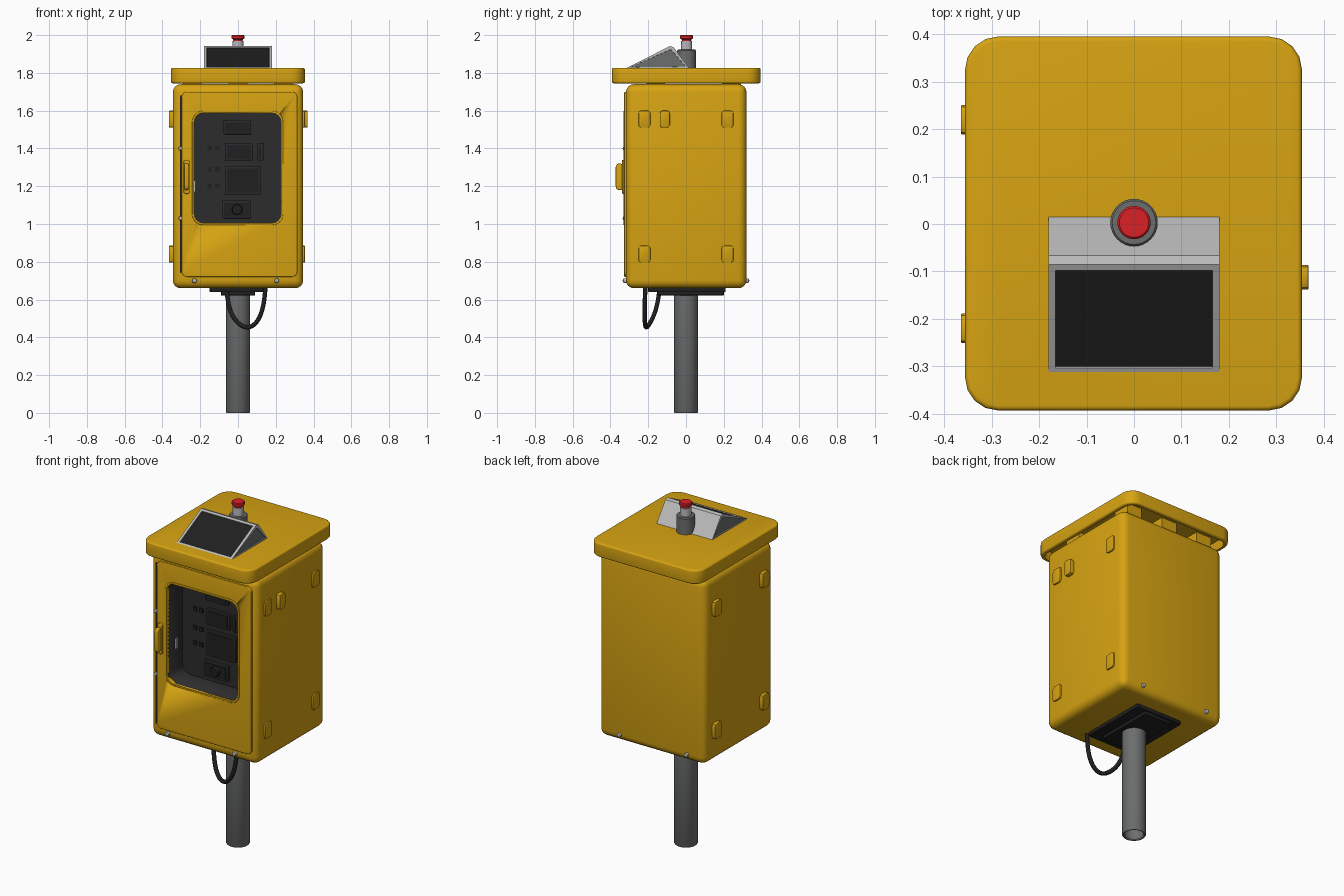
import bpy, bmesh, math
from mathutils import Vector, Matrix

if "Cube" in bpy.data.objects:
    bpy.data.objects.remove(bpy.data.objects["Cube"])


def material(name, r, g, b):
    m = bpy.data.materials.new(name)
    m.use_nodes = True
    m.diffuse_color = (r, g, b, 1)
    m.node_tree.nodes["Principled BSDF"].inputs["Base Color"].default_value = (r, g, b, 1)
    return m


YELLOW = material("yellow paint", 0.68, 0.37, 0.006)
CHARCOAL = material("charcoal", 0.025, 0.025, 0.026)
BLACK = material("black", 0.014, 0.014, 0.014)
STEEL = material("steel grey", 0.15, 0.155, 0.155)
SILVER = material("light grey", 0.50, 0.50, 0.50)
RED = material("red", 0.70, 0.015, 0.02)


def select(obj):
    bpy.ops.object.select_all(action='DESELECT')
    obj.select_set(True)
    bpy.context.view_layer.objects.active = obj


def finish(name, bm, *mats, smooth=True):
    bmesh.ops.recalc_face_normals(bm, faces=bm.faces)
    mesh = bpy.data.meshes.new(name)
    bm.to_mesh(mesh)
    bm.free()
    for m in mats:
        mesh.materials.append(m)
    obj = bpy.data.objects.new(name, mesh)
    bpy.context.collection.objects.link(obj)
    select(obj)
    if smooth:
        bpy.ops.object.shade_smooth_by_angle(angle=math.radians(35))
    return obj


def box(name, lo, hi, mat, axis=None, radius=0, edge=0, segs=4):
    """Box between two corners; edges along axis get radius, the others edge."""
    lo, hi = Vector(lo), Vector(hi)
    bm = bmesh.new()
    bmesh.ops.create_cube(bm, size=1, matrix=Matrix.Translation((lo + hi) / 2)
                          @ Matrix.Diagonal((*(hi - lo), 1)))
    if axis is not None:
        along = [e for e in bm.edges
                 if abs((e.verts[0].co - e.verts[1].co).normalized()[axis]) > 0.9]
        bmesh.ops.bevel(bm, geom=along, offset=radius, segments=segs,
                        affect='EDGES', profile=0.5)
    if edge:
        bm.normal_update()
        sharp = [e for e in bm.edges if e.calc_face_angle() > 1]
        bmesh.ops.bevel(bm, geom=sharp, offset=edge, segments=segs,
                        affect='EDGES', profile=0.5)
    return finish(name, bm, mat)


def lathe(name, profile, mat, centre=(0, 0, 0), axis='Z', steps=32):
    """Turn (radius, height) points around an axis; Y points to the front."""
    bm = bmesh.new()
    verts = [bm.verts.new((r, 0, h)) for r, h in profile]
    edges = [bm.edges.new(p) for p in zip(verts, verts[1:])]
    bmesh.ops.spin(bm, geom=verts + edges, cent=(0, 0, 0), axis=(0, 0, 1),
                   angle=math.tau, steps=steps)
    bmesh.ops.remove_doubles(bm, verts=bm.verts, dist=0.0002)
    turn = Matrix.Rotation(math.pi / 2, 4, 'X') if axis == 'Y' else Matrix()
    bm.transform(Matrix.Translation(centre) @ turn)
    return finish(name, bm, mat)


def cut(target, cutter, mode='INDEX'):
    """Subtract the cutter from the target, then delete the cutter."""
    mod = target.modifiers.new("cut", 'BOOLEAN')
    mod.object, mod.solver, mod.material_mode = cutter, 'EXACT', mode
    select(target)
    bpy.ops.object.modifier_apply(modifier=mod.name)
    bpy.data.objects.remove(cutter)


def window_cutter(mat):
    return box("window_cutter", (-0.232, -0.5, 1.005), (0.228, -0.18, 1.588), mat, 1, 0.05)


# Cabinet, door and raised window rim, with a deep dark niche cut through them
body = box("cabinet_body", (-0.345, -0.318, 0.66), (0.345, 0.32, 1.74), YELLOW, edge=0.042)
door = box("door", (-0.298, -0.327, 0.72), (0.315, -0.30, 1.70), YELLOW, 1, 0.03, 0.004)
rim = box("window_rim", (-0.243, -0.331, 0.994), (0.239, -0.32, 1.599), YELLOW, 1, 0.058, 0.003)
cut(body, window_cutter(CHARCOAL), 'TRANSFER')
cut(door, window_cutter(YELLOW))
cut(rim, window_cutter(YELLOW))
box("door_gap", (-0.308, -0.321, 0.74), (-0.299, -0.31, 1.68), BLACK)

# Control panel inside the niche
for name, x0, x1, z0, z1 in [
        ("top_module", -0.08, 0.07, 1.475, 1.55), ("display", -0.07, 0.08, 1.335, 1.43),
        ("card_slot", 0.10, 0.135, 1.335, 1.43), ("screen", -0.07, 0.12, 1.155, 1.305),
        ("lock_plate", -0.085, 0.07, 1.03, 1.125)]:
    box(name, (x0, -0.194, z0), (x1, -0.17, z1), CHARCOAL, 1, 0.008, 0.002, 2)
    box(name + "_face", (x0 + 0.012, -0.197, z0 + 0.012), (x1 - 0.012, -0.19, z1 - 0.012), BLACK)
for z in (1.40, 1.29, 1.20):
    for x in (-0.15, -0.11):
        box("button", (x - 0.012, -0.187, z - 0.012), (x + 0.012, -0.17, z + 0.012), BLACK)
lathe("panel_knob", [(0, 0.03), (0.025, 0.03), (0.03, 0)], BLACK, (-0.005, -0.187, 1.077), 'Y', 16)
box("inner_latch", (-0.232, -0.25, 1.17), (-0.224, -0.235, 1.23), SILVER)

# Door handle, knobs and corner bolts
box("handle_base", (-0.288, -0.338, 1.16), (-0.256, -0.32, 1.34), YELLOW, 1, 0.012, 0.004)
box("handle_grip", (-0.283, -0.372, 1.18), (-0.261, -0.33, 1.32), YELLOW, 0, 0.018, 0.006)
for z in (1.03, 1.40):
    lathe("door_knob", [(0, 0.02), (0.009, 0.016), (0.011, 0)], SILVER, (-0.305, -0.316, z), 'Y', 12)
for x in (-0.23, 0.205):
    for y, h in ((-0.31, 0.026), (0.31, -0.026)):
        lathe("corner_bolt", [(0, h), (0.011, h * 0.8), (0.014, 0)], SILVER, (x, y, 0.70), 'Y', 12)

# Side cover plates
plates = [(s, y, z, 0.354 if s > 0 else 0.365) for s in (1, -1)
          for y in (-0.22, 0.22) for z in (0.84, 1.555)] + [(1, -0.112, 1.555, 0.368)]
for s, y, z, out in plates:
    w = 0.026 if out > 0.366 else 0.031
    xs = sorted((s * 0.335, s * out))
    box("side_plate", (xs[0], y - w, z - 0.045), (xs[1], y + w, z + 0.045), YELLOW, 0, 0.014, 0.003, 2)

# Hollow lid on spacers
lid = box("lid", (-0.356, -0.393, 1.745), (0.354, 0.395, 1.827), YELLOW, 2, 0.07, 0.01)
cut(lid, box("lid_cutter", (-0.335, -0.372, 1.6), (0.333, 0.374, 1.80), YELLOW, 2, 0.05))
for x in (-0.24, 0, 0.24):
    for y in (-0.16, 0.24):
        box("lid_spacer", (x - 0.05, y - 0.05, 1.73), (x + 0.05, y + 0.05, 1.81), YELLOW)

# Solar unit: extruded wedge with inset panel and side faces
bm = bmesh.new()
profile = [(-0.316, 1.825), (-0.085, 1.942), (-0.066, 1.936), (0.016, 1.825)]
end = bm.faces.new([bm.verts.new((-0.18, y, z)) for y, z in profile])
extruded = bmesh.ops.extrude_face_region(bm, geom=[end], use_keep_orig=True)["geom"]
bmesh.ops.translate(bm, vec=(0.36, 0, 0), verts=[g for g in extruded if isinstance(g, bmesh.types.BMVert)])
bmesh.ops.recalc_face_normals(bm, faces=bm.faces)
slope = max((f for f in bm.faces if f.normal.y < -0.1 and f.normal.z > 0.5), key=lambda f: f.calc_area())
ends = [f for f in bm.faces if abs(f.normal.x) > 0.9]
for face, mat, width in [(slope, 1, 0.02)] + [(f, 2, 0.018) for f in ends]:
    bmesh.ops.inset_region(bm, faces=[face], thickness=width, depth=0)
    bmesh.ops.inset_region(bm, faces=[face], thickness=0.001, depth=-0.005)
    face.material_index = mat
finish("solar_unit", bm, SILVER, BLACK, STEEL, smooth=False)

# Signal post with red cap
lathe("post_base", [(0.05, 1.82), (0.05, 1.918), (0.046, 1.923), (0, 1.923)], STEEL, (0, 0.003, 0))
lathe("post_stem", [(0.03, 1.92), (0.03, 1.97), (0, 1.97)], SILVER, (0, 0.003, 0))
lathe("red_cap", [(0.024, 1.965), (0.026, 1.978), (0.035, 1.982), (0.035, 1.996), (0.031, 2.0), (0, 2.0)],
      RED, (0, 0.003, 0))

# Hollow pole, mounting plates and cable loop
lathe("pole", [(0.052, 0.64), (0.052, 0.005), (0.056, 0), (0.06, 0), (0.064, 0.006), (0.064, 0.64)], STEEL)
box("mount_plate", (-0.15, -0.2, 0.64), (0.15, 0.21, 0.67), BLACK, 2, 0.01, 0.003, 2)
box("mount_step", (-0.09, -0.15, 0.622), (0.09, 0.2, 0.645), BLACK, 2, 0.01, 0.003, 2)

curve = bpy.data.curves.new("cable", 'CURVE')
curve.dimensions, curve.bevel_depth, curve.bevel_resolution = '3D', 0.012, 2
points = [(-0.06, -0.14, 0.66), (-0.055, -0.15, 0.55), (0.0, -0.20, 0.455), (0.09, -0.22, 0.44),
          (0.14, -0.22, 0.55), (0.145, -0.215, 0.67)]
spline = curve.splines.new('NURBS')
spline.points.add(len(points) - 1)
for p, co in zip(spline.points, points):
    p.co = (*co, 1)
spline.order_u, spline.resolution_u, spline.use_endpoint_u = 4, 8, True
curve.materials.append(BLACK)
cable = bpy.data.objects.new("cable", curve)
bpy.context.collection.objects.link(cable)
select(cable)
bpy.ops.object.convert(target='MESH')
bpy.ops.object.shade_smooth()
